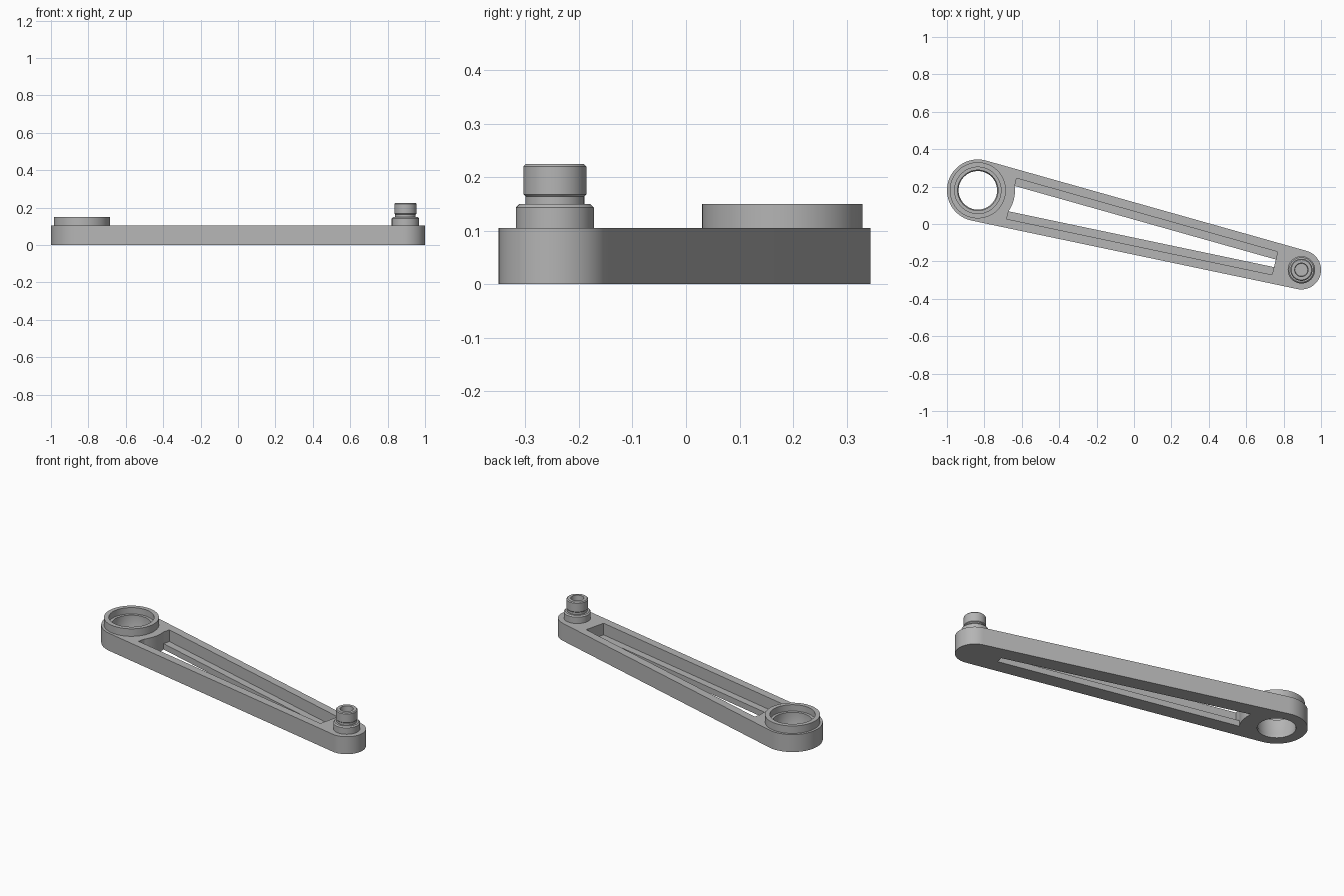
import bpy
import bmesh
import math
from mathutils import Matrix, Vector

cube = bpy.data.objects.get("Cube")
if cube:
    bpy.data.objects.remove(cube, do_unlink=True)

# Main dimensions
BIG = Vector((-0.835, 0.18, 0))
SMALL = Vector((0.895, -0.245, 0))
R_BIG, R_SMALL = 0.165, 0.105
HEIGHT, LEDGE = 0.105, 0.035
axis = SMALL - BIG
LENGTH = axis.length
# Local x runs along the arm from the big end
ARM = Matrix.Translation(BIG) @ Matrix.Rotation(math.atan2(axis.y, axis.x), 4, "Z")
SEGMENTS = 72

metal = bpy.data.materials.new("grey_metal")
metal.use_nodes = True
metal.diffuse_color = (0.46, 0.46, 0.46, 1)
metal.node_tree.nodes["Principled BSDF"].inputs["Base Color"].default_value = (0.46, 0.46, 0.46, 1)


def finish(bm, name, matrix):
    bmesh.ops.remove_doubles(bm, verts=bm.verts, dist=1e-5)
    bmesh.ops.recalc_face_normals(bm, faces=bm.faces)
    bm.transform(matrix)
    mesh = bpy.data.meshes.new(name)
    bm.to_mesh(mesh)
    bm.free()
    mesh.materials.append(metal)
    obj = bpy.data.objects.new(name, mesh)
    bpy.context.collection.objects.link(obj)
    return obj


def prism(name, outline, z0, z1):
    """Extrude a flat outline given in arm coordinates."""
    bm = bmesh.new()
    face = bm.faces.new([bm.verts.new((x, y, z0)) for x, y in outline])
    top = bmesh.ops.extrude_face_region(bm, geom=[face])["geom"]
    moved = [v for v in top if isinstance(v, bmesh.types.BMVert)]
    bmesh.ops.translate(bm, verts=moved, vec=(0, 0, z1 - z0))
    return finish(bm, name, ARM)


def lathe(name, profile, centre, closed=False):
    """Spin a radius and height profile around a vertical axis."""
    bm = bmesh.new()
    verts = [bm.verts.new((r, 0, z)) for r, z in profile]
    pairs = list(zip(verts, verts[1:]))
    if closed:
        pairs.append((verts[-1], verts[0]))
    edges = [bm.edges.new(p) for p in pairs]
    bmesh.ops.spin(bm, geom=verts + edges, cent=(0, 0, 0), axis=(0, 0, 1),
                   angle=math.tau, steps=SEGMENTS, use_merge=True)
    return finish(bm, name, Matrix.Translation(centre))


def arc(cx, radius, start, end, steps):
    angles = [start + (end - start) * i / steps for i in range(steps + 1)]
    return [(cx + radius * math.cos(a), radius * math.sin(a)) for a in angles]


def smooth(obj):
    bpy.ops.object.select_all(action="DESELECT")
    obj.select_set(True)
    bpy.context.view_layer.objects.active = obj
    bpy.ops.object.shade_smooth_by_angle(angle=math.radians(30))


def cut(obj, cutter):
    bpy.context.view_layer.objects.active = obj
    mod = obj.modifiers.new("cut", "BOOLEAN")
    mod.operation = "DIFFERENCE"
    mod.solver = "EXACT"
    mod.object = cutter
    bpy.ops.object.modifier_apply(modifier=mod.name)
    bpy.data.objects.remove(cutter, do_unlink=True)


def half_width(u, inset):
    return R_BIG - inset + (R_SMALL - R_BIG) * u / LENGTH


# Tapered arm with round ends
tangent = math.acos((R_BIG - R_SMALL) / LENGTH)
outline = arc(0, R_BIG, tangent, math.tau - tangent, 40)
outline += arc(LENGTH, R_SMALL, -tangent, tangent, 36)
arm = prism("arm_body", outline, 0, HEIGHT)

# Through slot, rounded around the big end
u0, u1 = 0.186, LENGTH - 0.146
WALL, SHELF = 0.047, 0.089
w0, w1 = half_width(u0, SHELF), half_width(u1, SHELF)
bend = math.atan2(w0, u0)
slot = arc(0, math.hypot(u0, w0), bend, -bend, 12) + [(u1, -w1), (u1, w1)]
cut(arm, prism("slot_cutter", slot, -0.05, 0.2))

# Wider recess above the shelf along each rail
for side in (1, -1):
    strip = [(u0, side * (w0 - 0.0002)), (u1, side * (w1 - 0.0002)),
             (u1, side * half_width(u1, WALL)), (u0, side * half_width(u0, WALL))]
    cut(arm, prism("shelf_cutter", strip, LEDGE, 0.2))

# Bearing seat with stepped bore
cut(arm, lathe("bore_cutter", [(0, -0.05), (0.13, -0.05), (0.13, 0.2), (0, 0.2)], BIG))
seat = lathe("bearing_seat", [
    (0.13, 0), (0.13, HEIGHT), (0.15, HEIGHT), (0.15, 0.15), (0.124, 0.15),
    (0.124, 0.112), (0.108, 0.112), (0.108, 0.03), (0.103, 0.02), (0.103, 0)], BIG, True)

# Pin with collar, relief groove and blind hole
pin = lathe("crank_pin", [
    (0, 0.09), (0.073, 0.09), (0.073, 0.143), (0.066, 0.15), (0.055, 0.15),
    (0.055, 0.164), (0.059, 0.168), (0.059, 0.22), (0.054, 0.225),
    (0.036, 0.225), (0.034, 0.19), (0, 0.19)], SMALL)

for part in (arm, seat, pin):
    smooth(part)
